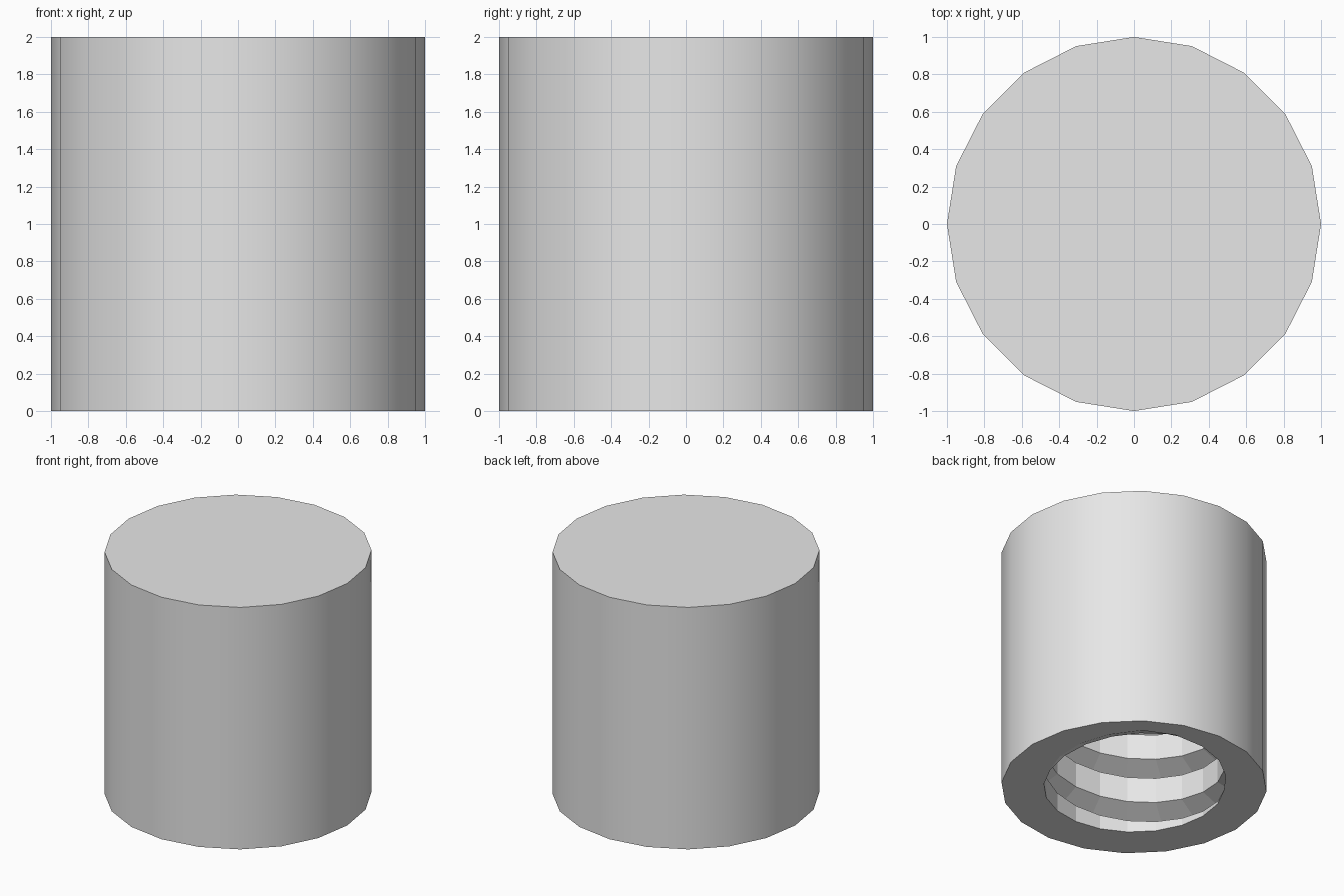
import bpy, bmesh
from math import cos, sin, pi, radians, floor

cube = bpy.data.objects.get("Cube")
if cube:
    bpy.data.objects.remove(cube, do_unlink=True)

SIDES = 20
HEIGHT, DEPTH = 2.0, 1.7          # outer height, depth of the hole
BORE, ROOT = 0.68, 0.87           # thread crest and root radii
PITCH, HALF = 0.376, 0.083        # thread pitch, half width of the groove
START = radians(60)               # where the groove crosses the base

# Material
grey = bpy.data.materials.new("plain_grey")
grey.use_nodes = True
grey.diffuse_color = (0.8, 0.8, 0.8, 1)
grey.node_tree.nodes["Principled BSDF"].inputs["Base Color"].default_value = (0.8, 0.8, 0.8, 1)


def groove_radius(z, centre):
    """Radius of the V groove wall at height z."""
    d = (z - centre) / PITCH
    d = abs(d - floor(d + 0.5)) * PITCH
    return BORE + (ROOT - BORE) * max(0, 1 - d / HALF)


def thread_column(angle):
    """Crest, root and crest points up one side of the hole, cut at both ends."""
    centre = (angle - START) / (2 * pi) * PITCH
    points = []
    for turn in range(-3, int(DEPTH / PITCH) + 4):
        for offset in (-HALF, 0, HALF):
            z = centre + turn * PITCH + offset
            z = min(max(z, 0), DEPTH)
            r = groove_radius(z, centre)
            points.append((r * cos(angle), r * sin(angle), z))
    return points


bm = bmesh.new()
angles = [2 * pi * i / SIDES for i in range(SIDES + 1)]
hole = [[bm.verts.new(p) for p in thread_column(a)] for a in angles]
base = [bm.verts.new((cos(a), sin(a), 0)) for a in angles]
top = [bm.verts.new((cos(a), sin(a), HEIGHT)) for a in angles]
hole_end = bm.verts.new((0, 0, DEPTH))

for i in range(SIDES):
    a, b = hole[i], hole[i + 1]
    # Threaded wall
    for j in range(len(a) - 1):
        bm.faces.new((a[j], a[j + 1], b[j + 1], b[j]))
    # Closed end of the hole, base ring and outer wall
    bm.faces.new((a[-1], hole_end, b[-1]))
    bm.faces.new((a[0], b[0], base[i + 1], base[i]))
    wall = bm.faces.new((base[i], base[i + 1], top[i + 1], top[i]))
    wall.smooth = True
bm.faces.new(top[:-1])

# Weld the seam and the cut thread ends
bmesh.ops.remove_doubles(bm, verts=bm.verts[:], dist=0.0001)
bmesh.ops.recalc_face_normals(bm, faces=bm.faces[:])
for e in bm.edges:
    if len({f.smooth for f in e.link_faces}) > 1:
        e.smooth = False

mesh = bpy.data.meshes.new("threaded_cap")
bm.to_mesh(mesh)
bm.free()
mesh.materials.append(grey)
cap = bpy.data.objects.new("threaded_cap", mesh)
bpy.context.collection.objects.link(cap)
